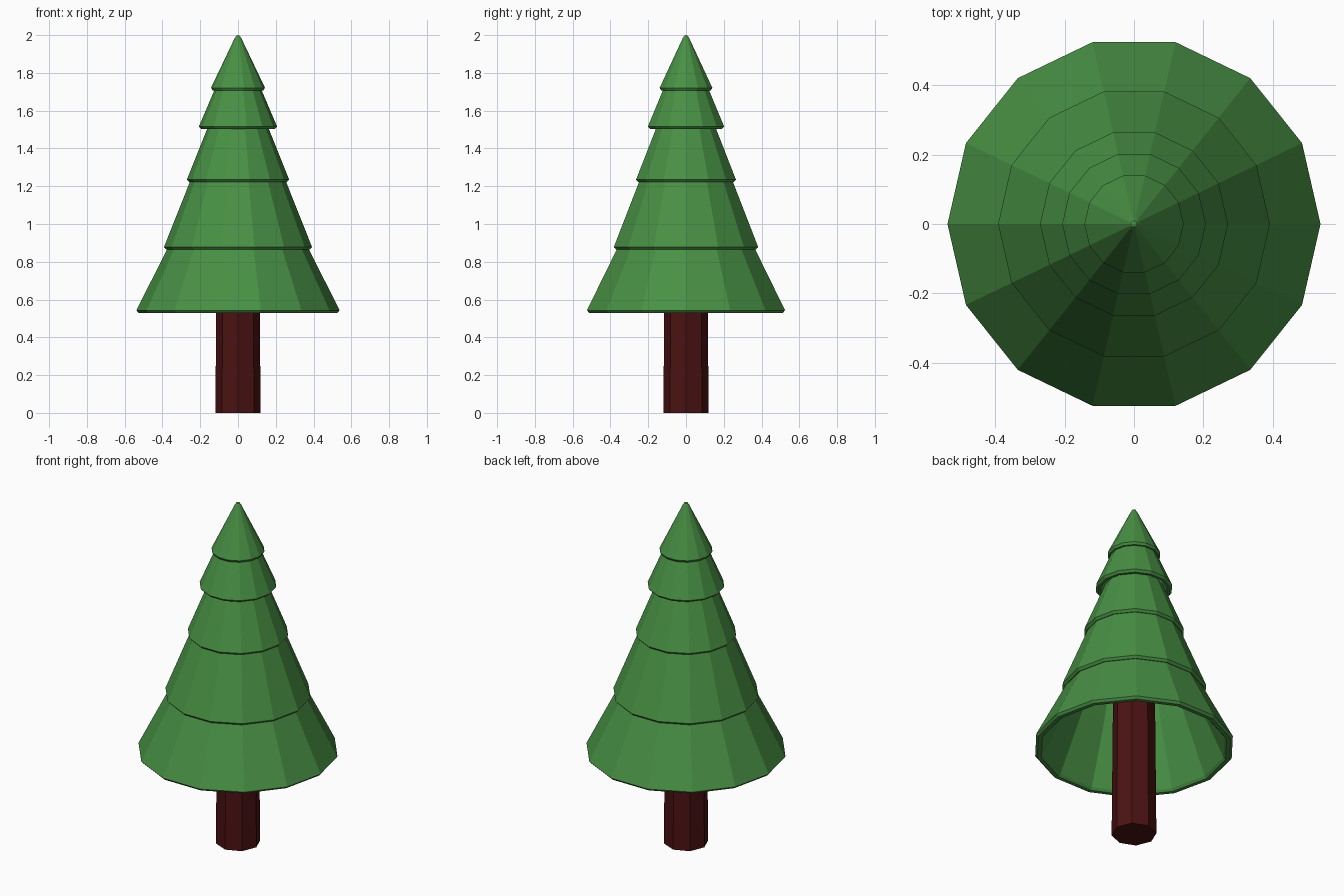
import bpy, bmesh
from math import sin, cos, tau

if "Cube" in bpy.data.objects:
    bpy.data.objects.remove(bpy.data.objects["Cube"])


def material(name, color):
    m = bpy.data.materials.new(name)
    m.diffuse_color = (*color, 1)
    m.use_nodes = True
    m.node_tree.nodes["Principled BSDF"].inputs["Base Color"].default_value = m.diffuse_color
    return m


def lathe(name, profile, sides, mat, closed=False):
    """Revolve (radius, z) points around z; radius 0 becomes a single pole."""
    bm = bmesh.new()
    rings = []
    for r, z in profile:
        if r == 0:
            rings.append([bm.verts.new((0, 0, z))] * sides)
        else:
            rings.append([bm.verts.new((r * cos(tau * i / sides), r * sin(tau * i / sides), z))
                          for i in range(sides)])
    pairs = list(zip(rings, rings[1:]))
    if closed:
        pairs.append((rings[-1], rings[0]))
    for a, b in pairs:
        for i in range(sides):
            j = (i + 1) % sides
            bm.faces.new(list(dict.fromkeys((a[i], a[j], b[j], b[i]))))
    bmesh.ops.recalc_face_normals(bm, faces=bm.faces)
    me = bpy.data.meshes.new(name)
    bm.to_mesh(me)
    bm.free()
    me.materials.append(mat)
    ob = bpy.data.objects.new(name, me)
    bpy.context.collection.objects.link(ob)
    return ob


green = material("needles", (0.065, 0.28, 0.058))
brown = material("bark", (0.07, 0.006, 0.006))

# Trunk: tapered octagon
lathe("trunk", [(0, 0), (0.12, 0), (0.112, 0.9), (0, 0.9)], 8, brown)

# Hollow branch tiers: bottom z, bottom radius, top z, top radius, wall
tiers = [
    (0.53, 0.538, 0.885, 0.366, 0.045),
    (0.865, 0.392, 1.24, 0.248, 0.045),
    (1.222, 0.271, 1.52, 0.157, 0.038),
    (1.503, 0.207, 1.725, 0.118, 0.035),
]
for n, (z0, r0, z1, r1, w) in enumerate(tiers, 1):
    lathe(f"branch_tier_{n}", [
        (r0, z0 + 0.013), (r1, z1),
        (r1 - w * 0.5, z1), (r0 - w, z0 + 0.013),
        (r0 - w * 0.75, z0), (r0 - 0.012, z0)], 14, green, closed=True)

# Tree top: hollow cone with a small blunt tip
lathe("tree_top", [
    (0, 2.0), (0.009, 1.997), (0.017, 1.985), (0.143, 1.721), (0.135, 1.708),
    (0.117, 1.708), (0.108, 1.721), (0, 1.95)], 14, green)
